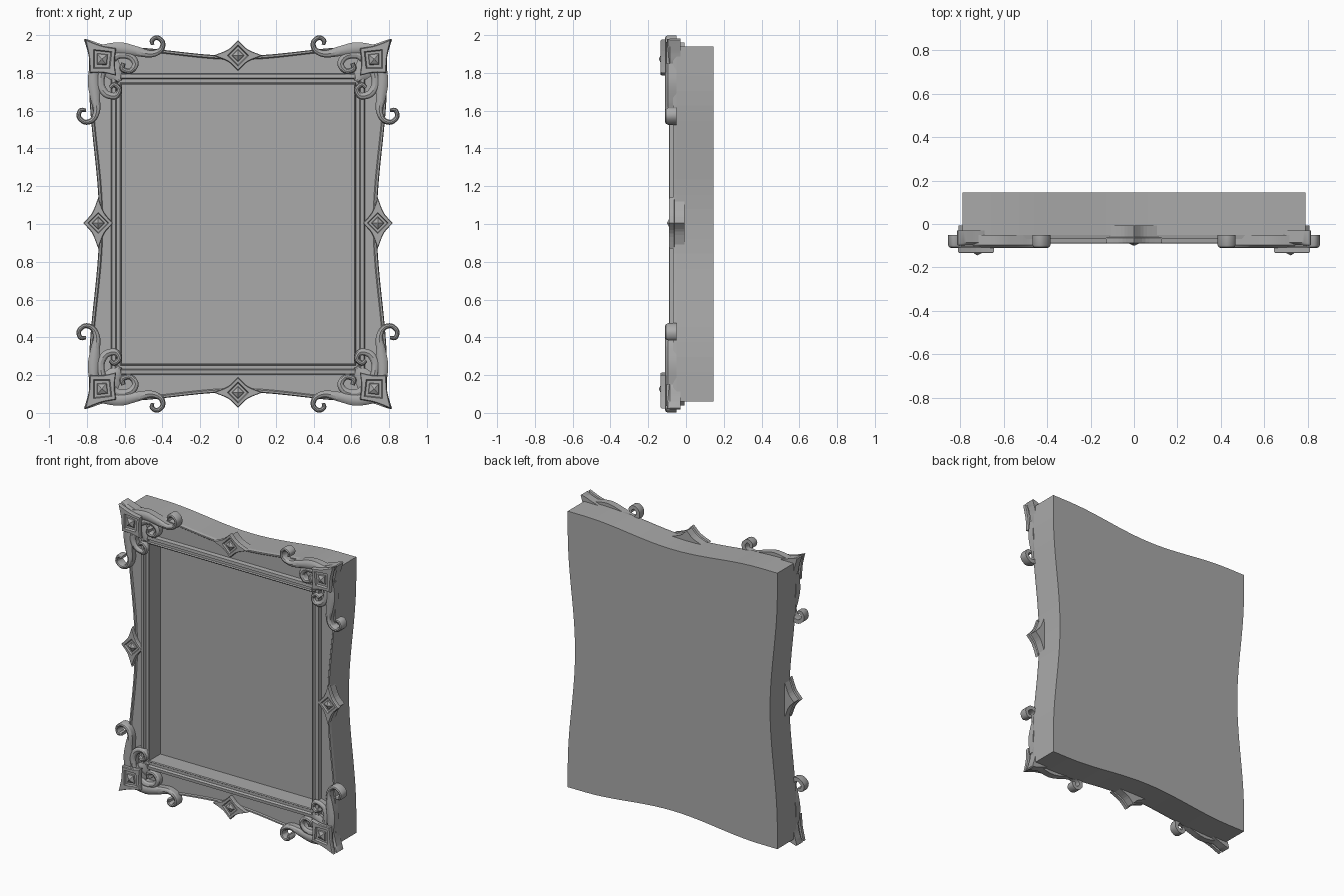
import bpy, bmesh, math
from mathutils import Vector

if "Cube" in bpy.data.objects:
    bpy.data.objects.remove(bpy.data.objects["Cube"])

# Dark grey used on every part
grey = bpy.data.materials.new("dark_grey")
grey.diffuse_color = (0.4, 0.4, 0.4, 1)
grey.use_nodes = True
grey.node_tree.nodes["Principled BSDF"].inputs["Base Color"].default_value = grey.diffuse_color


def loft(name, loops, mirror=(), smooth=False):
    """Skin a series of equal-length point loops, cap both ends, mirror about the frame centre."""
    bm = bmesh.new()
    rings = [[bm.verts.new(p) for p in loop] for loop in loops]
    n = len(rings[0])
    for a, b in zip(rings, rings[1:]):
        for i in range(n):
            j = (i + 1) % n
            bm.faces.new((a[i], a[j], b[j], b[i]))
    bm.faces.new(rings[0])
    bm.faces.new(rings[-1])
    bmesh.ops.recalc_face_normals(bm, faces=bm.faces)
    me = bpy.data.meshes.new(name)
    bm.to_mesh(me)
    bm.free()
    me.materials.append(grey)
    ob = bpy.data.objects.new(name, me)
    ob.location.z = 1
    bpy.context.collection.objects.link(ob)
    if smooth:
        bpy.ops.object.select_all(action='DESELECT')
        ob.select_set(True)
        bpy.context.view_layer.objects.active = ob
        bpy.ops.object.shade_smooth_by_angle(angle=math.radians(30))
    if mirror:
        m = ob.modifiers.new("mirror", 'MIRROR')
        m.use_axis = tuple(a in mirror for a in "xyz")
        m.use_mirror_merge = False
    return ob


def ease(t):
    return (1 - math.cos(math.pi * min(abs(t) / 0.85, 1))) / 2


def outline(y, inset=0.0, n=24):
    """Frame outline with four gently concave sides."""
    hx, hz = 0.79 - inset, 0.94 - inset
    ts = [-1 + 2 * i / n for i in range(n)]
    top = lambda t: hz - 0.05 * (1 - ease(t))
    side = lambda t: hx - 0.055 * (1 - ease(t))
    return ([(t * hx, y, top(t)) for t in ts] + [(side(t), y, -t * hz) for t in ts] +
            [(-t * hx, y, -top(t)) for t in ts] + [(-side(t), y, t * hz) for t in ts])


def rect(x, z, y, n=24):
    """Rectangle with the same point count as the outline."""
    ts = [-1 + 2 * i / n for i in range(n)]
    return ([(t * x, y, z) for t in ts] + [(x, y, -t * z) for t in ts] +
            [(-t * x, y, -z) for t in ts] + [(-x, y, t * z) for t in ts])


def gem(name, corners, y_back, y_front, mirror, pull):
    """Concave-sided diamond boss: rim, sunken field and raised pyramid."""
    pts = [Vector((x, 0, z)) for x, z in corners]
    c = sum(pts, Vector()) / len(pts)
    r = min((p - c).length for p in pts)
    shape, core = [], []
    for a, b in zip(pts, pts[1:] + pts[:1]):
        for i in range(6):
            t = i / 6
            p = a.lerp(b, t)
            shape.append(p + (c - p) * pull * 2 * math.sin(math.pi * t))
            core.append(c + ((a - c).normalized() * r).lerp((b - c).normalized() * r, t))

    def ring(s, y, pts=shape):
        return [c + (p - c) * s + Vector((0, y, 0)) for p in pts]
    f = y_front
    return loft(name, [ring(0.85, y_back), ring(0.85, f + 0.03), ring(1, f + 0.026), ring(1, f + 0.006),
                       ring(0.94, f), ring(0.7, f, core), ring(0.62, f + 0.012, core),
                       ring(0.42, f + 0.012, core), ring(0.38, f + 0.004, core),
                       ring(0.02, f - 0.01, core)], mirror)


def scroll(name, path, y_back=-0.05, y_front=-0.11, steps=5):
    """Tapered ridged ribbon along a smooth path of (x, z, half width)."""
    P = [Vector(p) for p in path]
    P = [2 * P[0] - P[1]] + P + [2 * P[-1] - P[-2]]
    pts = []
    for k in range(1, len(P) - 2):
        a, b, c, d = P[k - 1:k + 3]
        for i in range(steps):
            t = i / steps
            pts.append(0.5 * (2 * b + (c - a) * t + (2 * a - 5 * b + 4 * c - d) * t * t +
                              (3 * b - a - 3 * c + d) * t ** 3))
    pts.append(P[-2])
    loops = []
    for i, p in enumerate(pts):
        q = pts[min(i + 1, len(pts) - 1)] - pts[max(i - 1, 0)]
        nx, nz = Vector((-q.y, q.x)).normalized()
        sec = [(-1, y_back), (-1, y_front + 0.014), (-0.6, y_front + 0.004), (0, y_front),
               (0.6, y_front + 0.004), (1, y_front + 0.014), (1, y_back)]
        loops.append([(p.x + nx * s * p.z, y, p.y + nz * s * p.z) for s, y in sec])
    return loft(name, loops, "xz", True)


# Frame body: concave slab, raised edge, sloping face, stepped sight moulding, recessed panel
loft("frame_body", [
    outline(0.145), outline(-0.05), outline(-0.068, 0.004), outline(-0.068, 0.014), outline(-0.06, 0.02),
    rect(0.672, 0.797, -0.06), rect(0.668, 0.793, -0.088), rect(0.648, 0.773, -0.09),
    rect(0.642, 0.767, -0.074), rect(0.625, 0.75, -0.074), rect(0.62, 0.745, -0.082),
    rect(0.613, 0.738, -0.078), rect(0.613, 0.738, 0.04)])

# Diamond bosses at the middle of each side
gem("top_bottom_boss", [(-0.13, 0.892), (0, 0.972), (0.13, 0.892), (0, 0.812)], -0.008, -0.09, "z", 0.1)
gem("side_boss", [(0.74, 0.14), (0.82, 0.005), (0.74, -0.13), (0.66, 0.005)], -0.008, -0.09, "x", 0.1)

# Corner bosses and the pointed leaf behind each
gem("corner_boss", [(0.645, 0.93), (0.81, 0.978), (0.785, 0.80), (0.645, 0.785)], -0.06, -0.134, "xz", 0.05)
scroll("corner_leaf", [(0.66, 0.81, 0.05), (0.72, 0.88, 0.07), (0.77, 0.935, 0.035), (0.812, 0.978, 0.004)],
       -0.03, -0.1)

# Long outer scrolls ending in hooks
scroll("top_scroll", [(0.74, 0.925, 0.02), (0.63, 0.93, 0.032), (0.54, 0.915, 0.026), (0.46, 0.9, 0.018),
                      (0.408, 0.922, 0.015), (0.399, 0.962, 0.013), (0.428, 0.987, 0.012),
                      (0.455, 0.972, 0.012), (0.452, 0.948, 0.009)])
scroll("side_scroll", [(0.765, 0.85, 0.02), (0.765, 0.75, 0.03), (0.755, 0.66, 0.025), (0.748, 0.60, 0.018),
                       (0.768, 0.553, 0.015), (0.81, 0.539, 0.013), (0.843, 0.568, 0.012),
                       (0.833, 0.602, 0.012), (0.805, 0.602, 0.009)])

# Tight inner curls over the moulding corners
scroll("inner_top_curl", [(0.69, 0.85, 0.02), (0.635, 0.895, 0.022), (0.57, 0.888, 0.02), (0.543, 0.847, 0.017),
                          (0.57, 0.81, 0.015), (0.612, 0.82, 0.014), (0.606, 0.852, 0.012)], -0.05, -0.106)
scroll("inner_side_curl", [(0.72, 0.81, 0.02), (0.728, 0.74, 0.022), (0.70, 0.69, 0.02), (0.65, 0.678, 0.017),
                           (0.628, 0.712, 0.014), (0.655, 0.738, 0.013), (0.678, 0.722, 0.011)], -0.05, -0.106)
scroll("inner_leaf", [(0.70, 0.86, 0.05), (0.655, 0.80, 0.045), (0.625, 0.755, 0.012)], -0.05, -0.096)
